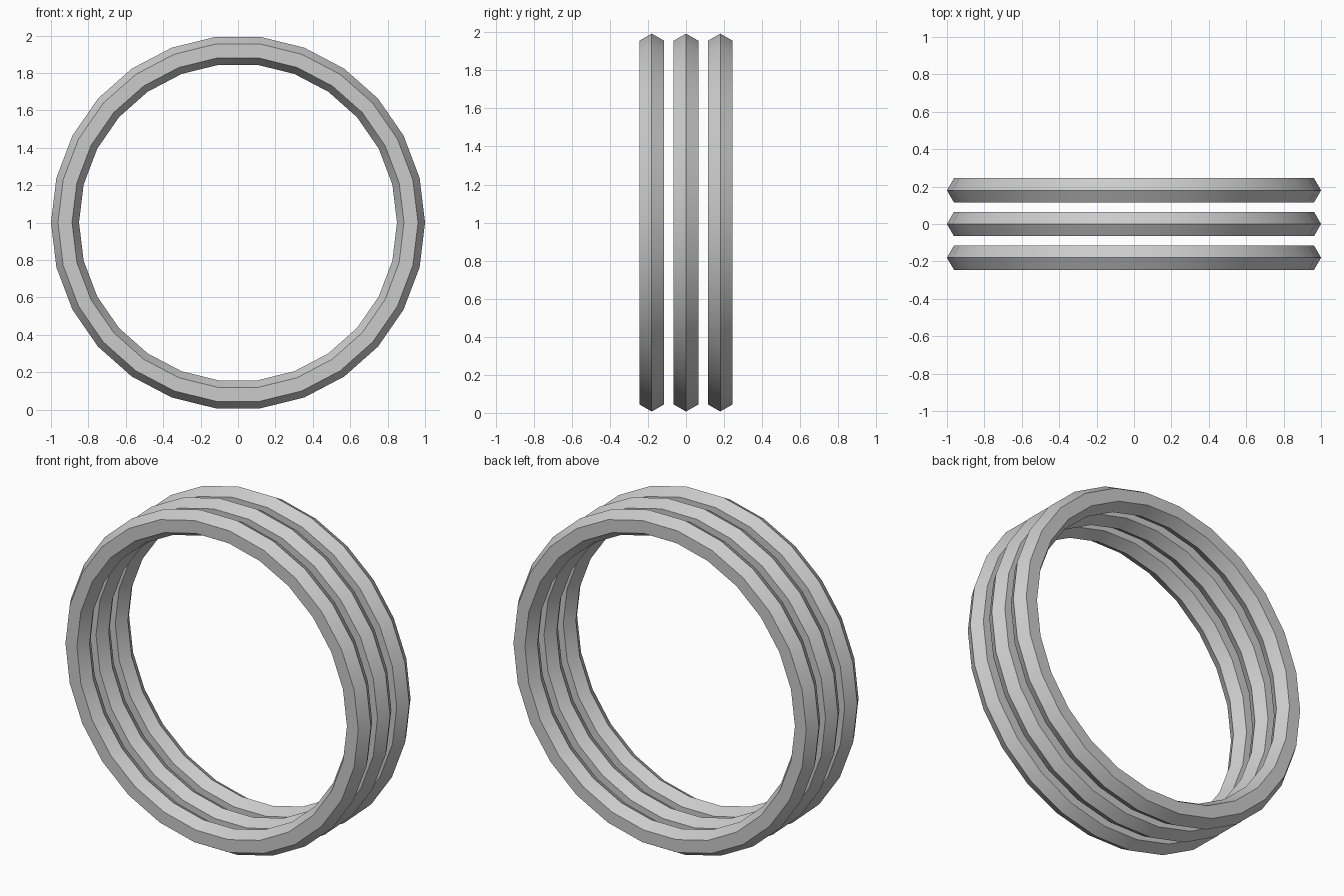
import bpy
import math

default = bpy.data.objects.get("Cube")
if default:
    bpy.data.objects.remove(default, do_unlink=True)

# Plain grey metal
grey = bpy.data.materials.new("grey")
grey.use_nodes = True
colour = (0.6, 0.6, 0.6, 1)
grey.diffuse_color = colour
grey.node_tree.nodes["Principled BSDF"].inputs["Base Color"].default_value = colour

SPACING = 0.18


def add_ring(name, y):
    """Upright ring with a hexagonal cross-section, its axis along y."""
    bpy.ops.mesh.primitive_torus_add(
        major_segments=26, minor_segments=6,
        major_radius=0.925, minor_radius=0.075,
        location=(0, y, 1), rotation=(math.pi / 2, 0, 0))
    ring = bpy.context.object
    ring.name = name
    ring.data.materials.append(grey)
    bpy.ops.object.shade_smooth_by_angle(angle=math.radians(30))


# Three identical rings in a row
for step, name in enumerate(("front_ring", "middle_ring", "back_ring")):
    add_ring(name, (step - 1) * SPACING)
